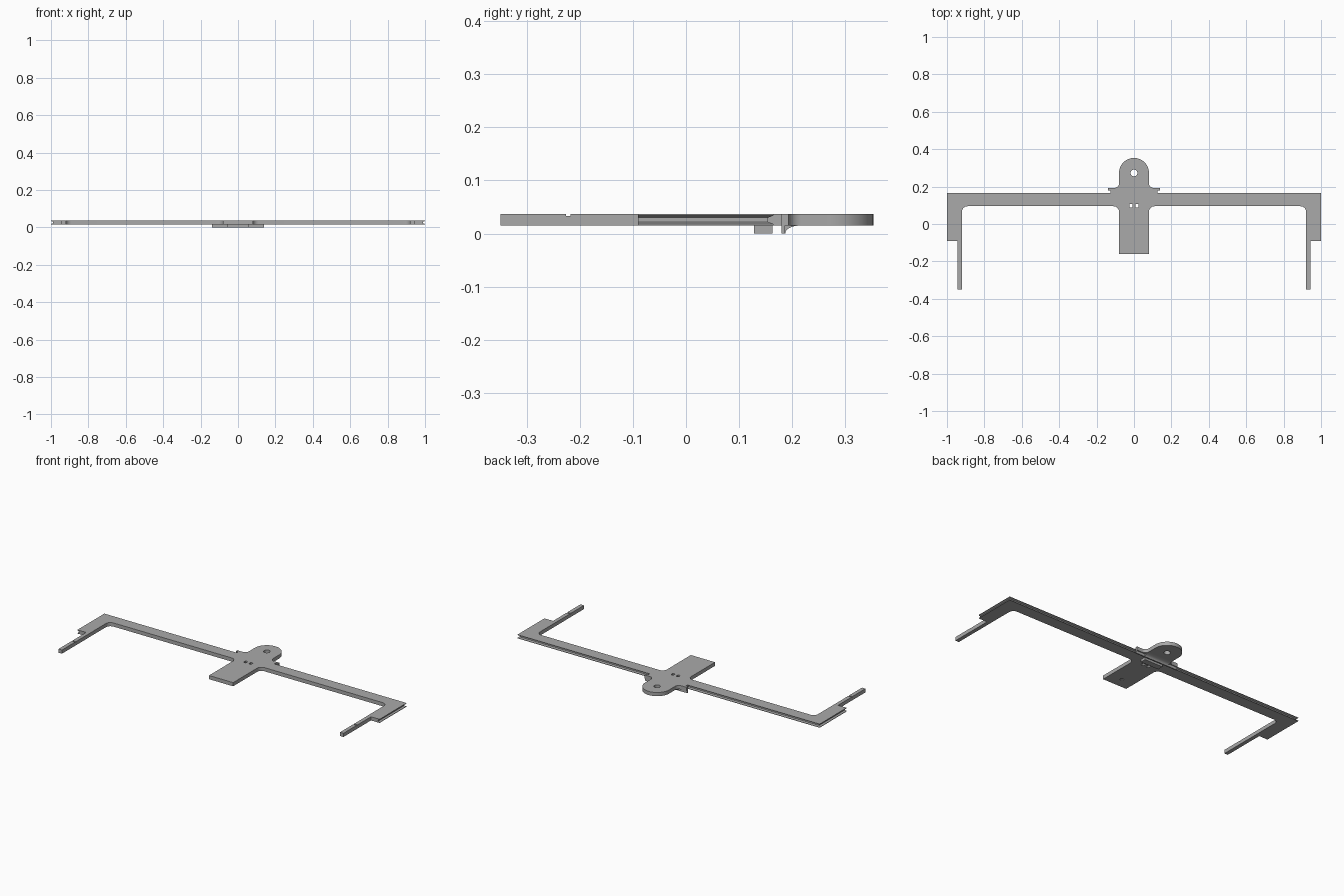
import bpy, bmesh
from math import cos, sin, radians
from mathutils import Vector

if "Cube" in bpy.data.objects:
    bpy.data.objects.remove(bpy.data.objects["Cube"])

BOTTOM, TOP = 0.015, 0.037

grey = bpy.data.materials.new("plain grey")
grey.use_nodes = True
colour = (0.4, 0.4, 0.4, 1)
grey.diffuse_color = colour
grey.node_tree.nodes["Principled BSDF"].inputs["Base Color"].default_value = colour


def finish(name, bm):
    bmesh.ops.recalc_face_normals(bm, faces=bm.faces)
    mesh = bpy.data.meshes.new(name)
    bm.to_mesh(mesh)
    bm.free()
    mesh.materials.append(grey)
    obj = bpy.data.objects.new(name, mesh)
    bpy.context.collection.objects.link(obj)
    return obj


def prism(name, points, push):
    """Extrude a closed 3D outline along a vector."""
    bm = bmesh.new()
    face = bm.faces.new([bm.verts.new(p) for p in points])
    new = bmesh.ops.extrude_face_region(bm, geom=[face], use_keep_orig=True)["geom"]
    verts = [v for v in new if isinstance(v, bmesh.types.BMVert)]
    bmesh.ops.translate(bm, verts=verts, vec=push)
    return finish(name, bm)


def box(name, x0, x1, y0, y1, z0, z1):
    corners = [(x0, y0, z0), (x1, y0, z0), (x1, y1, z0), (x0, y1, z0)]
    return prism(name, corners, (0, 0, z1 - z0))


def arc(cx, cy, rx, ry, start, end, steps=12):
    angles = [radians(start + (end - start) * i / steps) for i in range(steps + 1)]
    return [(cx + rx * cos(a), cy + ry * sin(a)) for a in angles]


def cylinder(name, x, y, r, z0, z1):
    ring = arc(x, y, r, r, 0, 360, 32)[:-1]
    return prism(name, [(px, py, z0) for px, py in ring], (0, 0, z1 - z0))


def groove(name, side):
    """Tapered channel swept round the back and outer edges of one arm."""
    profile = [(-0.01, 0.018), (0.0, 0.018), (0.01, 0.022),
               (0.01, 0.030), (0.0, 0.034), (-0.01, 0.034)]
    bm = bmesh.new()
    rings = []
    for x, y, dx, dy in [(0.125, 0.165, 0, -1), (1, 0.165, -1, -1), (1, -0.11, -1, 0)]:
        rings.append([bm.verts.new((side * (x + dx * d), y + dy * d, z)) for d, z in profile])
    n = len(profile)
    for a, b in zip(rings, rings[1:]):
        for i in range(n):
            j = (i + 1) % n
            bm.faces.new((a[i], a[j], b[j], b[i]))
    bm.faces.new(rings[0])
    bm.faces.new(rings[-1])
    return finish(name, bm)


# Flat frame: crossbar, end arms, prongs, tongue and round head
half = [(0.08, -0.16)]
half += arc(0.11, 0.065, 0.03, 0.03, 180, 90)
half += arc(0.89, 0.065, 0.03, 0.03, 90, 0)
half += [(0.92, -0.35), (0.943, -0.35), (0.943, -0.09), (1, -0.09), (1, 0.165),
         (0.125, 0.165), (0.125, 0.18), (0.14, 0.18), (0.14, 0.193)]
half += arc(0.105, 0.218, 0.025, 0.025, 270, 180)
half += arc(0, 0.273, 0.08, 0.08, 0, 90, 20)
outline = half + [(-x, y) for x, y in reversed(half[:-1])]
frame = prism("frame_plate", [(x, y, BOTTOM) for x, y in outline], (0, 0, TOP - BOTTOM))

# Holes, slots, prong notches and edge grooves
cutters = [cylinder("head_hole_cutter", 0, 0.273, 0.018, 0, 0.05),
           cylinder("tongue_dimple_cutter", 0, -0.1, 0.01, 0, 0.022)]
for side in (-1, 1):
    x = side * 0.017
    cutters.append(box("slot_cutter", x - 0.008, x + 0.008, 0.087, 0.107, 0, 0.05))
    x = side * 0.93
    cutters.append(box("notch_cutter", x - 0.03, x + 0.03, -0.226, -0.218, 0.033, 0.05))
    cutters.append(groove("groove_cutter", side))
for cutter in cutters:
    cutter.hide_render = True
    mod = frame.modifiers.new(cutter.name, "BOOLEAN")
    mod.operation = "DIFFERENCE"
    mod.solver = "EXACT"
    mod.object = cutter
graph = bpy.context.evaluated_depsgraph_get()
cut_mesh = bpy.data.meshes.new_from_object(frame.evaluated_get(graph))
frame.modifiers.clear()
frame.data = cut_mesh
for cutter in cutters:
    bpy.data.objects.remove(cutter)

# Clip under the middle: rear wall, curved gusset and front block
wall = box("clip_wall", -0.14, 0.14, 0.18, 0.187, 0, BOTTOM)
curve = [(0.183, BOTTOM), (0.183, 0)] + arc(0.215, 0, 0.028, BOTTOM, 180, 90)
gusset = prism("clip_gusset", [(-0.08, y, z) for y, z in curve], (0.16, 0, 0))
block = box("clip_block", -0.06, 0.06, 0.128, 0.163, 0, BOTTOM)

# Smooth the rounded edges only
bpy.ops.object.select_all(action="DESELECT")
for obj in (frame, wall, gusset, block):
    obj.select_set(True)
bpy.context.view_layer.objects.active = frame
bpy.ops.object.shade_smooth_by_angle(angle=radians(30))
